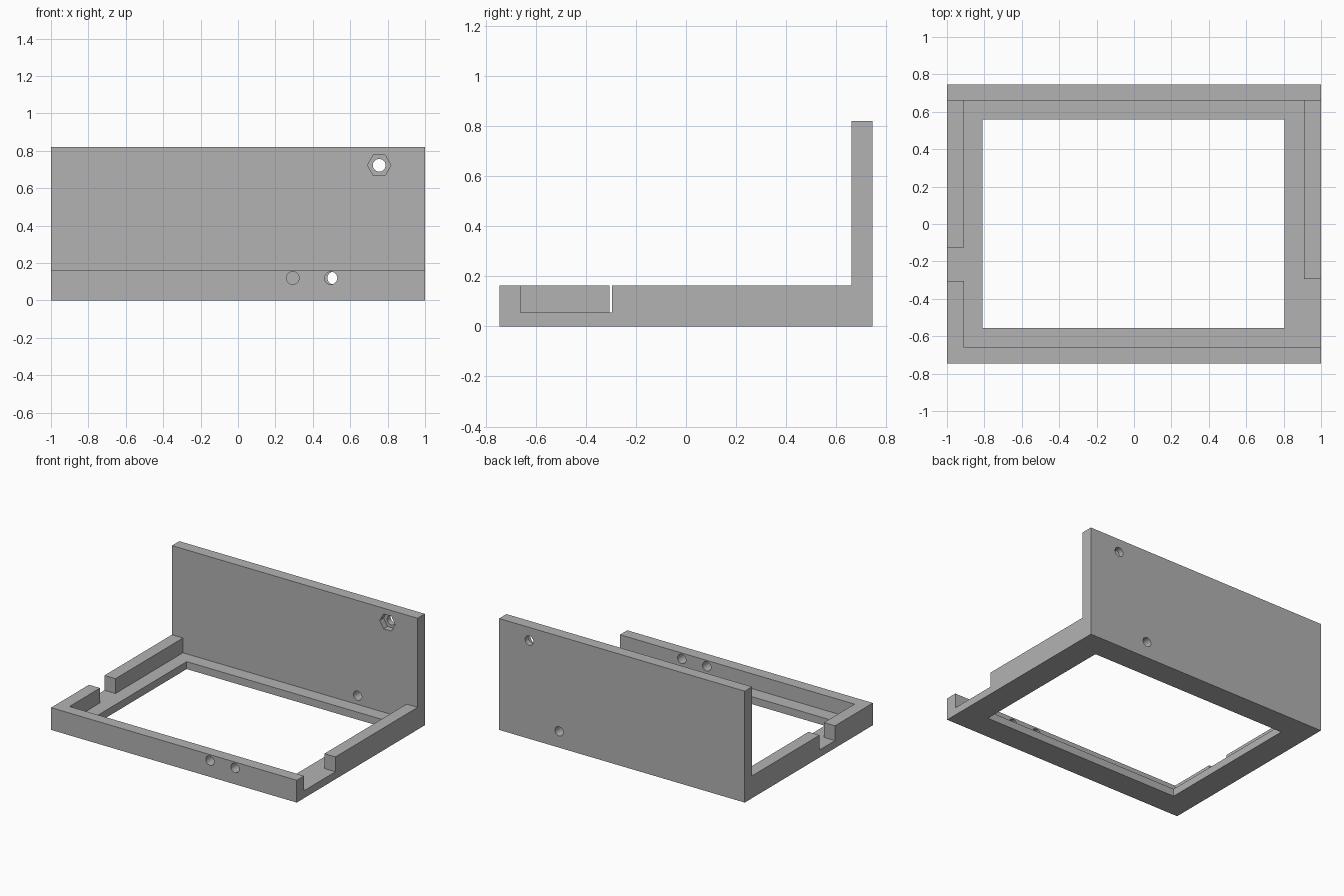
import bpy, bmesh, math
from mathutils import Matrix, Vector

if "Cube" in bpy.data.objects:
    bpy.data.objects.remove(bpy.data.objects["Cube"], do_unlink=True)

# Main dimensions
HALF_X, HALF_Y = 1.0, 0.745
FLOOR_TOP, RIM_TOP, PLATE_TOP = 0.055, 0.164, 0.82
INNER_X, INNER_Y = 0.91, 0.66

grey = bpy.data.materials.new("plain grey")
grey.use_nodes = True
grey.diffuse_color = (0.448, 0.448, 0.448, 1)
grey.node_tree.nodes["Principled BSDF"].inputs["Base Color"].default_value = grey.diffuse_color


def make_object(name, bm):
    bmesh.ops.recalc_face_normals(bm, faces=bm.faces)
    mesh = bpy.data.meshes.new(name)
    bm.to_mesh(mesh)
    bm.free()
    mesh.materials.append(grey)
    obj = bpy.data.objects.new(name, mesh)
    bpy.context.collection.objects.link(obj)
    return obj


def cut(target, bm):
    """Subtract a temporary solid from the target."""
    cutter = make_object("cutter", bm)
    cutter.hide_render = True
    mod = target.modifiers.new("cut", 'BOOLEAN')
    mod.operation = 'DIFFERENCE'
    mod.solver = 'EXACT'
    mod.object = cutter
    bpy.context.view_layer.objects.active = target
    bpy.ops.object.modifier_apply(modifier=mod.name)
    bpy.data.objects.remove(cutter, do_unlink=True)


def cut_box(target, x, y, z):
    bm = bmesh.new()
    bmesh.ops.create_cube(bm, size=1)
    for v in bm.verts:
        v.co = Vector([r[0] if c < 0 else r[1] for c, r in zip(v.co, (x, y, z))])
    cut(target, bm)


def cut_bore(target, x, z, y, radius, sides):
    """Bore along y, from y[0] to y[1]."""
    bm = bmesh.new()
    bmesh.ops.create_cone(bm, cap_ends=True, segments=sides, radius1=radius,
                          radius2=radius, depth=y[1] - y[0])
    # turn the axis to y; the hexagon gets corners on its left and right
    spin = Matrix.Rotation(math.pi / 2, 4, 'Z')
    tip = Matrix.Rotation(math.pi / 2, 4, 'X')
    place = Matrix.Translation((x, (y[0] + y[1]) / 2, z))
    bm.transform(place @ tip @ spin)
    cut(target, bm)


# L-shaped body: low tray with an upright back plate
bm = bmesh.new()
profile = [(-HALF_Y, 0), (HALF_Y, 0), (HALF_Y, PLATE_TOP), (INNER_Y, PLATE_TOP),
           (INNER_Y, RIM_TOP), (-HALF_Y, RIM_TOP)]
face = bm.faces.new([bm.verts.new((-HALF_X, y, z)) for y, z in profile])
ext = bmesh.ops.extrude_face_region(bm, geom=[face])
bmesh.ops.translate(bm, vec=(2 * HALF_X, 0, 0),
                    verts=[g for g in ext["geom"] if isinstance(g, bmesh.types.BMVert)])
bracket = make_object("mounting_bracket", bm)

# Recess inside the rim, and the window through the floor
cut_box(bracket, (-INNER_X, INNER_X), (-INNER_Y, INNER_Y), (FLOOR_TOP, 0.3))
cut_box(bracket, (-0.81, 0.805), (-0.555, 0.56), (-0.1, 0.1))

# Gaps in the side rims
cut_box(bracket, (0.8, 1.1), (-INNER_Y, -0.295), (FLOOR_TOP, 0.3))
cut_box(bracket, (-1.1, -0.8), (-0.305, -0.125), (FLOOR_TOP, 0.3))

# Screw holes in the front rim and the back plate
HOLE, FRONT, BACK = 0.034, (-0.85, -0.6), (0.6, 0.85)
for x in (-0.82, 0.293, 0.497):
    cut_bore(bracket, x, 0.12, FRONT, HOLE, 32)
for x in (-0.815, 0.512):
    cut_bore(bracket, x, 0.12, BACK, HOLE, 32)

# Upper bolt holes with hexagonal nut pockets
for x in (-0.755, 0.755):
    cut_bore(bracket, x, 0.723, BACK, HOLE, 32)
    cut_bore(bracket, x, 0.723, (0.6, 0.705), 0.063, 6)

# Smooth bores, sharp edges elsewhere
bpy.ops.object.select_all(action='DESELECT')
bracket.select_set(True)
bpy.context.view_layer.objects.active = bracket
bpy.ops.object.shade_smooth_by_angle(angle=math.radians(30))
